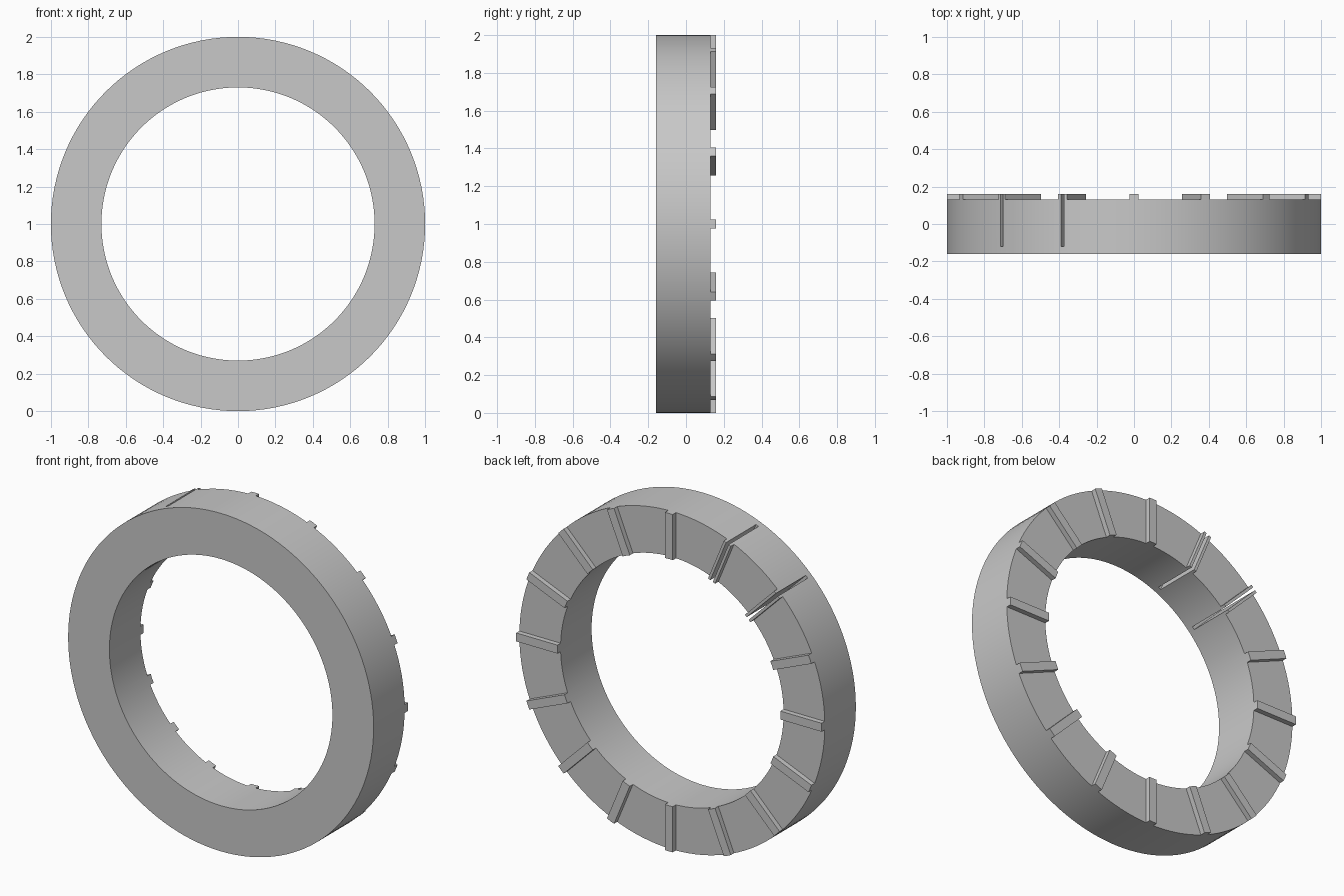
import bpy, bmesh
from math import sin, cos, pi, radians
from mathutils import Vector

cube = bpy.data.objects.get("Cube")
if cube:
    bpy.data.objects.remove(cube, do_unlink=True)

OUTER, INNER, CENTRE_Z = 1.0, 0.73, 1.0
FRONT, FLOOR, BACK = -0.16, 0.13, 0.16
RIBS, RIB_WIDTH = 16, 0.05
STEP = 2 * pi / RIBS
SLOT_WIDTH, SLOT_FRONT = 0.018, -0.12

grey = bpy.data.materials.new("light grey")
grey.use_nodes = True
colour = (0.58, 0.58, 0.58, 1)
grey.diffuse_color = colour
grey.node_tree.nodes["Principled BSDF"].inputs["Base Color"].default_value = colour


def place(radius, angle, side=0.0):
    """Point at a radius along an angle, shifted sideways, as (x, z)."""
    return (radius * cos(angle) - side * sin(angle),
            CENTRE_Z + radius * sin(angle) + side * cos(angle))


def prism(bm, outline, y0, y1):
    """Extrude an (x, z) outline from y0 to y1."""
    face = bm.faces.new([bm.verts.new((x, y0, z)) for x, z in outline])
    moved = bmesh.ops.extrude_face_region(bm, geom=[face])["geom"]
    verts = [v for v in moved if isinstance(v, bmesh.types.BMVert)]
    bmesh.ops.translate(bm, verts=verts, vec=Vector((0, y1 - y0, 0)))


def finish(bm, name):
    bmesh.ops.recalc_face_normals(bm, faces=bm.faces)
    mesh = bpy.data.meshes.new(name)
    bm.to_mesh(mesh)
    bm.free()
    mesh.materials.append(grey)
    obj = bpy.data.objects.new(name, mesh)
    bpy.context.collection.objects.link(obj)
    return obj


# Ring: a rectangular section swept around the y axis
bm = bmesh.new()
section = [(INNER, FRONT), (OUTER, FRONT), (OUTER, BACK), (INNER, BACK)]
segments = 128
loops = []
for i in range(segments):
    loop = []
    for radius, y in section:
        x, z = place(radius, 2 * pi * i / segments)
        loop.append(bm.verts.new((x, y, z)))
    loops.append(loop)
for i in range(segments):
    a, b = loops[i], loops[(i + 1) % segments]
    for j in range(4):
        k = (j + 1) % 4
        bm.faces.new((a[j], a[k], b[k], b[j]))
ring = finish(bm, "ribbed_ring")

# Shallow pockets on the back, leaving straight radial ribs between them
bm = bmesh.new()
half = RIB_WIDTH / 2
for i in range(RIBS):
    a, b = i * STEP, (i + 1) * STEP
    prism(bm, [place(0.6, a, half), place(1.2, a, half),
               place(1.2, b, -half), place(0.6, b, -half)], FLOOR, BACK + 0.1)
pockets = finish(bm, "pocket_cutter")

# Two deep slots through neighbouring ribs on the upper right
bm = bmesh.new()
half = SLOT_WIDTH / 2
for angle in (radians(112.5), radians(135)):
    prism(bm, [place(0.6, angle, -half), place(1.2, angle, -half),
               place(1.2, angle, half), place(0.6, angle, half)],
          SLOT_FRONT, BACK + 0.1)
slots = finish(bm, "slot_cutter")

# Cut, then tidy away the cutters
bpy.ops.object.select_all(action="DESELECT")
ring.select_set(True)
bpy.context.view_layer.objects.active = ring
for cutter in (pockets, slots):
    cutter.hide_render = True
    mod = ring.modifiers.new("cut", "BOOLEAN")
    mod.operation = "DIFFERENCE"
    mod.solver = "EXACT"
    mod.object = cutter
    bpy.ops.object.modifier_apply(modifier=mod.name)
    bpy.data.objects.remove(cutter, do_unlink=True)
bpy.ops.object.shade_smooth_by_angle(angle=radians(30))
